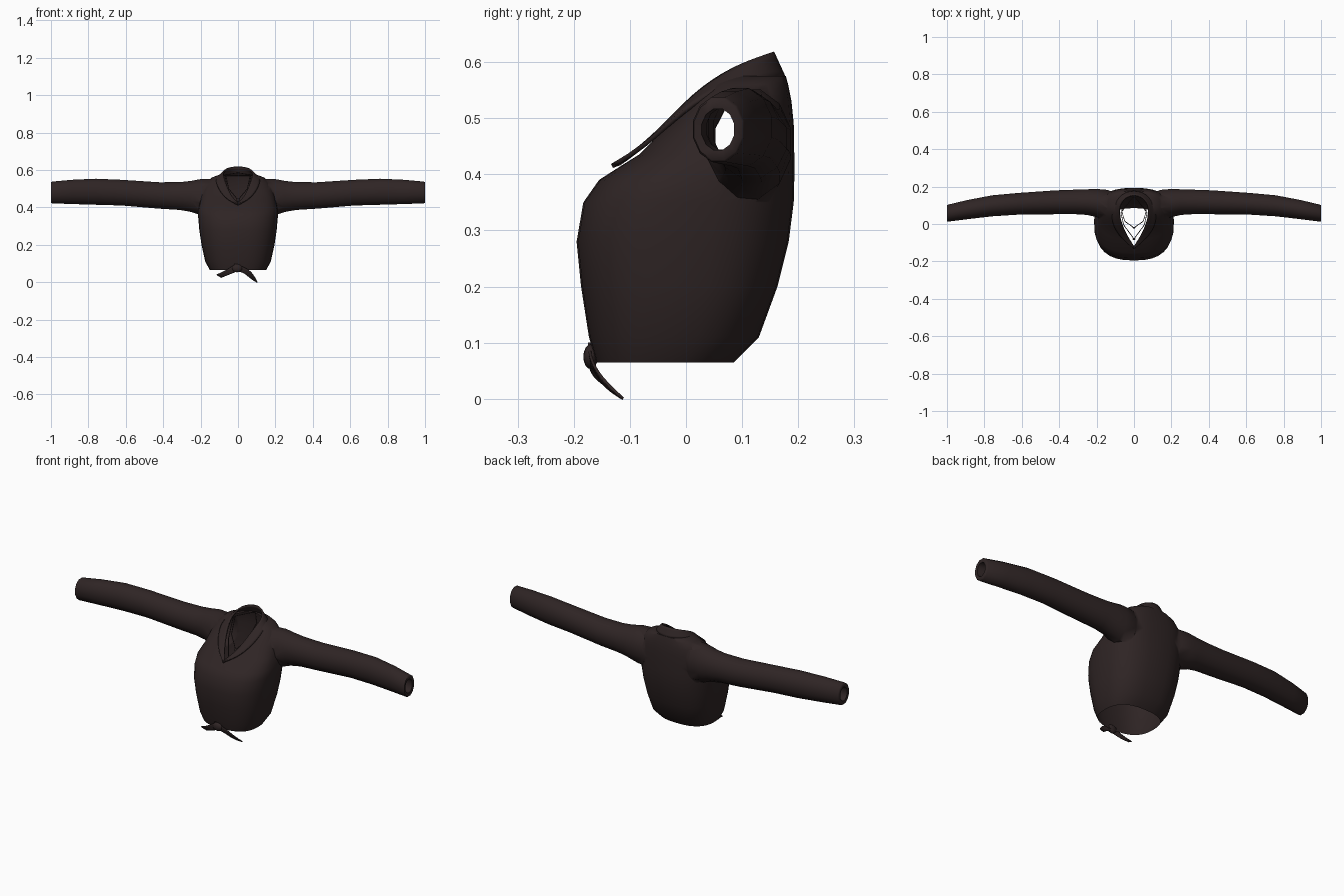
import bpy, bmesh, math
from mathutils import Vector

if "Cube" in bpy.data.objects:
    bpy.data.objects.remove(bpy.data.objects["Cube"], do_unlink=True)


def material(name, rgb):
    m = bpy.data.materials.new(name)
    m.use_nodes = True
    m.diffuse_color = (*rgb, 1)
    bsdf = m.node_tree.nodes["Principled BSDF"]
    bsdf.inputs["Base Color"].default_value = (*rgb, 1)
    bsdf.inputs["Roughness"].default_value = 0.9
    return m


cloth = material("dark brown cloth", (0.028, 0.018, 0.018))
opening = material("opening", (0.5, 0.5, 0.5))


def make_object(name, bm, mats):
    bmesh.ops.recalc_face_normals(bm, faces=bm.faces)
    me = bpy.data.meshes.new(name)
    bm.to_mesh(me)
    bm.free()
    for m in mats:
        me.materials.append(m)
    ob = bpy.data.objects.new(name, me)
    bpy.context.collection.objects.link(ob)
    return ob


def activate(ob):
    bpy.ops.object.select_all(action="DESELECT")
    ob.select_set(True)
    bpy.context.view_layer.objects.active = ob


def smooth(ob, degrees=50):
    activate(ob)
    bpy.ops.object.shade_smooth_by_angle(angle=math.radians(degrees))


def loft(name, rings, caps):
    """Closed skin through rings; caps gives the material slot of each end."""
    bm = bmesh.new()
    rows = [[bm.verts.new(p) for p in ring] for ring in rings]
    n = len(rows[0])
    for a, b in zip(rows, rows[1:]):
        for i in range(n):
            j = (i + 1) % n
            bm.faces.new((a[i], a[j], b[j], b[i]))
    for row, slot in zip((rows[0], rows[-1]), caps):
        bm.faces.new(row).material_index = slot
    return make_object(name, bm, (cloth, opening))


def strip(name, edge_a, edge_b, thickness=0.008):
    """Soft ribbon of cloth between two edges."""
    bm = bmesh.new()
    a = [bm.verts.new(p) for p in edge_a]
    b = [bm.verts.new(p) for p in edge_b]
    for i in range(len(a) - 1):
        bm.faces.new((a[i], a[i + 1], b[i + 1], b[i]))
    ob = make_object(name, bm, (cloth,))
    sub = ob.modifiers.new("soften", "SUBSURF")
    sub.levels = sub.render_levels = 2
    sub.boundary_smooth = "PRESERVE_CORNERS"
    sol = ob.modifiers.new("thickness", "SOLIDIFY")
    sol.thickness = thickness
    sol.offset = 0
    smooth(ob)
    return ob


def power(v, e=0.78):
    return math.copysign(abs(v) ** e, v)


# Torso: height, front y, back y, half width
torso_rows = [
    (.065, -.16, .085, .15), (.11, -.173, .13, .175), (.2, -.187, .163, .195),
    (.28, -.195, .183, .207), (.35, -.183, .192, .213), (.39, -.155, .193, .213),
    (.435, -.085, .193, .202), (.49, -.03, .192, .19), (.53, .01, .188, .17),
    (.56, .04, .182, .14), (.575, .06, .178, .1)]


def torso_ring(z, front, back, w, n=32):
    c, d = (front + back) / 2, (back - front) / 2
    angles = [math.tau * i / n for i in range(n)]
    return [(w * power(math.cos(t)), c + d * power(math.sin(t)), z) for t in angles]


jacket = loft("jacket_body", [torso_ring(*r) for r in torso_rows], (1, 0))

# Sleeves: x, centre y, centre z, radius y, radius z; the cuff turns inward
sleeve_rows = [
    (.06, .09, .45, .055, .075), (.14, .105, .45, .08, .105), (.2, .112, .455, .078, .1),
    (.25, .117, .459, .071, .086), (.31, .118, .461, .068, .077), (.42, .116, .464, .066, .073),
    (.62, .108, .479, .06, .071), (.76, .097, .484, .058, .072), (.89, .077, .483, .053, .067),
    (.995, .058, .48, .047, .06), (1, .057, .48, .044, .056),
    (.998, .057, .48, .03, .038), (.94, .066, .481, .03, .038)]


def sleeve_ring(side, x, y, z, ry, rz, n=12):
    angles = [math.tau * (i + .5) / n for i in range(n)]
    return [(side * x, y + ry * math.cos(t), z + rz * math.sin(t)) for t in angles]


helpers = []
for side, label in ((1, "left"), (-1, "right")):
    sleeve = loft(label + "_sleeve", [sleeve_ring(side, *r) for r in sleeve_rows], (0, 1))
    helpers.append((sleeve, "UNION"))

# Teardrop cutter for the open neckline
half = [(0, .155), (.05, .14), (.078, .09), (.07, .02), (.04, -.06), (0, -.125)]
outline = half + [(-x, y) for x, y in half[-2:0:-1]]
cutter = loft("neck_cutter", [[(x, y, z) for x, y in outline] for z in (.36, .7)], (1, 1))
for p in cutter.data.polygons:
    p.material_index = 1
helpers.append((cutter, "DIFFERENCE"))

for helper, op in helpers:
    helper.hide_render = True
    activate(jacket)
    mod = jacket.modifiers.new(op.lower(), "BOOLEAN")
    mod.operation = op
    mod.solver = "EXACT"
    mod.object = helper
    bpy.ops.object.modifier_apply(modifier=mod.name)
    bpy.data.objects.remove(helper, do_unlink=True)

# Open the hem, cuffs and neck so the garment is a hollow shell
bm = bmesh.new()
bm.from_mesh(jacket.data)
bmesh.ops.delete(bm, geom=[f for f in bm.faces if f.material_index == 1], context="FACES")
bm.to_mesh(jacket.data)
bm.free()
jacket.data.materials.clear()
jacket.data.materials.append(cloth)
bpy.data.materials.remove(opening)
smooth(jacket, 60)

# Folded collar running down into the V neckline
lower = [(0, -.132, .415), (.07, -.075, .448), (.115, -.005, .515),
         (.12, .07, .56), (.085, .15, .572), (0, .187, .57)]
upper = [(0, -.118, .42), (.04, -.06, .462), (.072, .015, .545),
         (.082, .085, .59), (.055, .14, .612), (0, .16, .62)]


def mirrored(points):
    return points + [(-x, y, z) for x, y, z in points[-2::-1]]


strip("collar", mirrored(lower), mirrored(upper))

# Knot and two loose tails at the front hem
strip("right_tail",
      [(-.01, -.172, .1), (-.06, -.172, .065), (-.115, -.155, .04)],
      [(0, -.172, .06), (-.05, -.165, .04), (-.09, -.145, .025)], .005)
strip("left_tail",
      [(-.02, -.172, .1), (.05, -.172, .075), (.085, -.155, .04), (.105, -.112, 0)],
      [(-.02, -.172, .06), (.03, -.165, .055), (.065, -.145, .02), (.1, -.112, 0)], .005)


def ball(name, centre, size):
    bm = bmesh.new()
    bmesh.ops.create_uvsphere(bm, u_segments=12, v_segments=8, radius=1)
    for v in bm.verts:
        v.co = Vector(centre) + Vector(a * b for a, b in zip(v.co, size))
    smooth(make_object(name, bm, (cloth,)))


ball("hem_knot", (-.005, -.17, .075), (.028, .013, .022))


# Two thin necklaces with small pendants
def necklace(name, points, bottom):
    cu = bpy.data.curves.new(name, "CURVE")
    cu.dimensions = "3D"
    cu.bevel_depth = .002
    cu.bevel_resolution = 1
    path = mirrored([*points, bottom][::-1] + [(0, .15, .585)])
    spline = cu.splines.new("POLY")
    spline.points.add(len(path) - 1)
    for p, co in zip(spline.points, path):
        p.co = (*co, 1)
    cu.materials.append(cloth)
    bpy.context.collection.objects.link(bpy.data.objects.new(name, cu))
    ball(name + "_pendant", bottom, (.008, .005, .01))


necklace("short_necklace", [(.066, .07, .575), (.05, .015, .5)], (0, -.02, .44))
necklace("long_necklace", [(.07, .06, .575), (.055, -.005, .48)], (0, -.08, .385))
